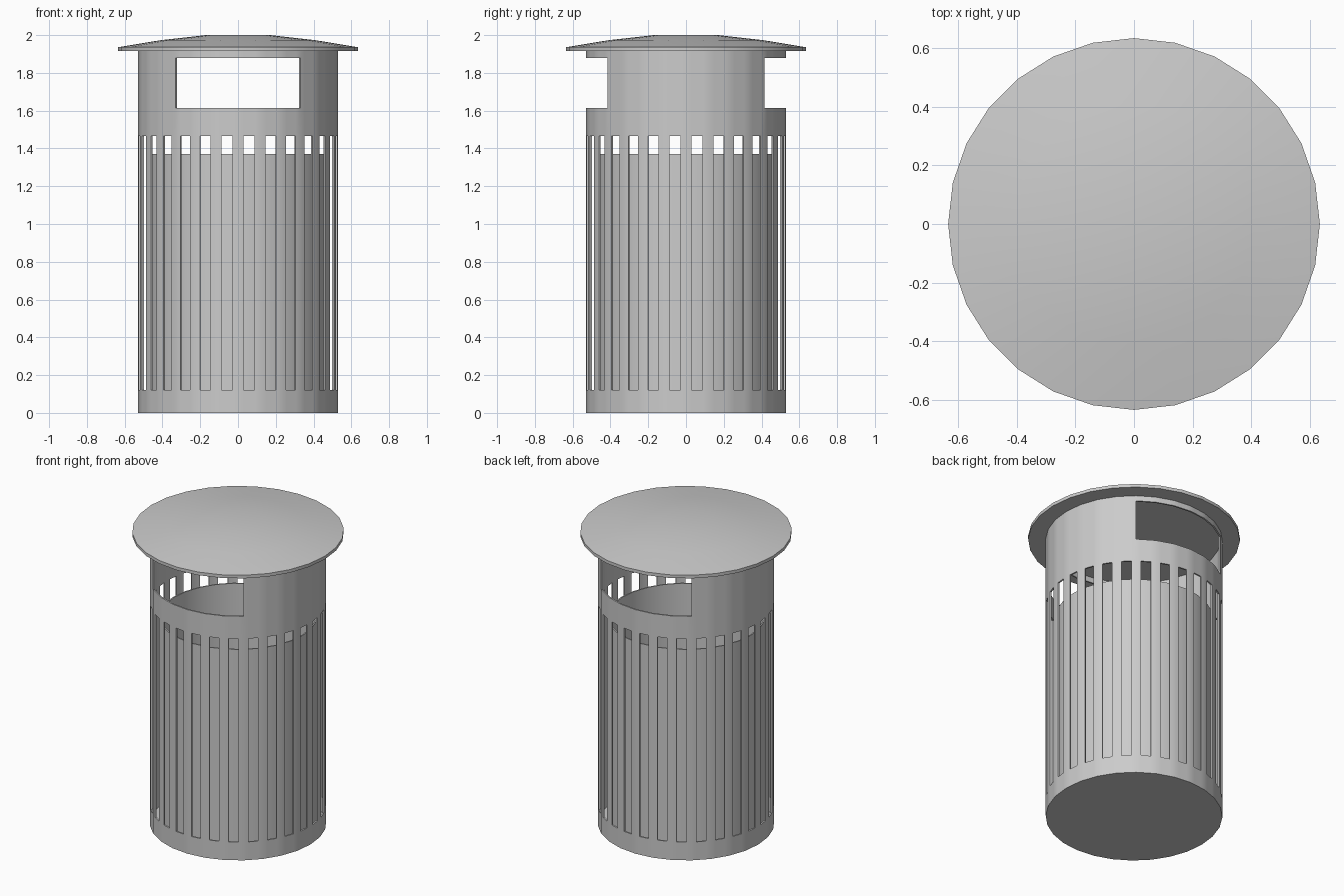
import bpy, bmesh
from math import sin, cos, tau, radians
from mathutils import Vector

if "Cube" in bpy.data.objects:
    bpy.data.objects.remove(bpy.data.objects["Cube"], do_unlink=True)

SIDES = 28
RADIUS = 0.53

metal = bpy.data.materials.new("grey_metal")
grey = (0.6, 0.6, 0.6, 1)
metal.use_nodes = True
metal.diffuse_color = grey
metal.node_tree.nodes["Principled BSDF"].inputs["Base Color"].default_value = grey


def corner(i, r):
    a = tau * i / SIDES
    return Vector((r * sin(a), -r * cos(a), 0))


def finish(name, bm, thickness=0):
    """Turn the bmesh into a smooth shaded object, optionally thickened inward."""
    bmesh.ops.recalc_face_normals(bm, faces=bm.faces)
    mesh = bpy.data.meshes.new(name)
    bm.to_mesh(mesh)
    bm.free()
    mesh.materials.append(metal)
    ob = bpy.data.objects.new(name, mesh)
    bpy.context.collection.objects.link(ob)
    bpy.ops.object.select_all(action='DESELECT')
    ob.select_set(True)
    bpy.context.view_layer.objects.active = ob
    if thickness:
        mod = ob.modifiers.new("thickness", 'SOLIDIFY')
        mod.thickness = thickness
        mod.offset = -1
        mod.use_even_offset = True
        bpy.ops.object.modifier_apply(modifier=mod.name)
    bpy.ops.object.shade_smooth_by_angle(angle=radians(30))
    return ob


def lathe(name, profile, thickness=0, cap_top=False):
    """Stack rings of (radius, height) and close the bottom."""
    bm = bmesh.new()
    rings = [[bm.verts.new(corner(i, r) + Vector((0, 0, z))) for i in range(SIDES)]
             for r, z in profile]
    for low, high in zip(rings, rings[1:]):
        for i in range(SIDES):
            j = (i + 1) % SIDES
            bm.faces.new((low[i], low[j], high[j], high[i]))
    bm.faces.new(rings[0])
    if cap_top:
        bm.faces.new(rings[-1])
    return finish(name, bm, thickness)


# Outer shell: every flat side has a slot, front and back have a wide opening
heights = [0, 0.12, 1.465, 1.615, 1.88, 1.92]
SLOT_ROW, OPENING_ROW = 1, 3
columns = []
for side in range(SIDES):
    for t in (0, 0.25, 0.75):
        point = corner(side, RADIUS).lerp(corner(side + 1, RADIUS), t)
        columns.append((point, side, t == 0.25))

bm = bmesh.new()
grid = [[bm.verts.new(p + Vector((0, 0, z))) for p, _, _ in columns] for z in heights]
for row in range(len(heights) - 1):
    for c, (_, side, is_slot) in enumerate(columns):
        facing = side % (SIDES // 2)
        is_opening = facing < 3 or facing >= SIDES // 2 - 3
        if (row == SLOT_ROW and is_slot) or (row == OPENING_ROW and is_opening):
            continue
        d = (c + 1) % len(columns)
        bm.faces.new((grid[row][c], grid[row][d], grid[row + 1][d], grid[row + 1][c]))
bm.faces.new(grid[0])
finish("outer_shell", bm, 0.01)

# Inner bucket, open at the top
lathe("inner_bucket", [(0.475, 0.02), (0.475, 1.37)], 0.008)

# Shallow domed lid with a thin rim
lathe("lid", [(0.635, 1.915), (0.635, 1.936), (0.41, 1.973), (0.17, 2.0)], cap_top=True)
